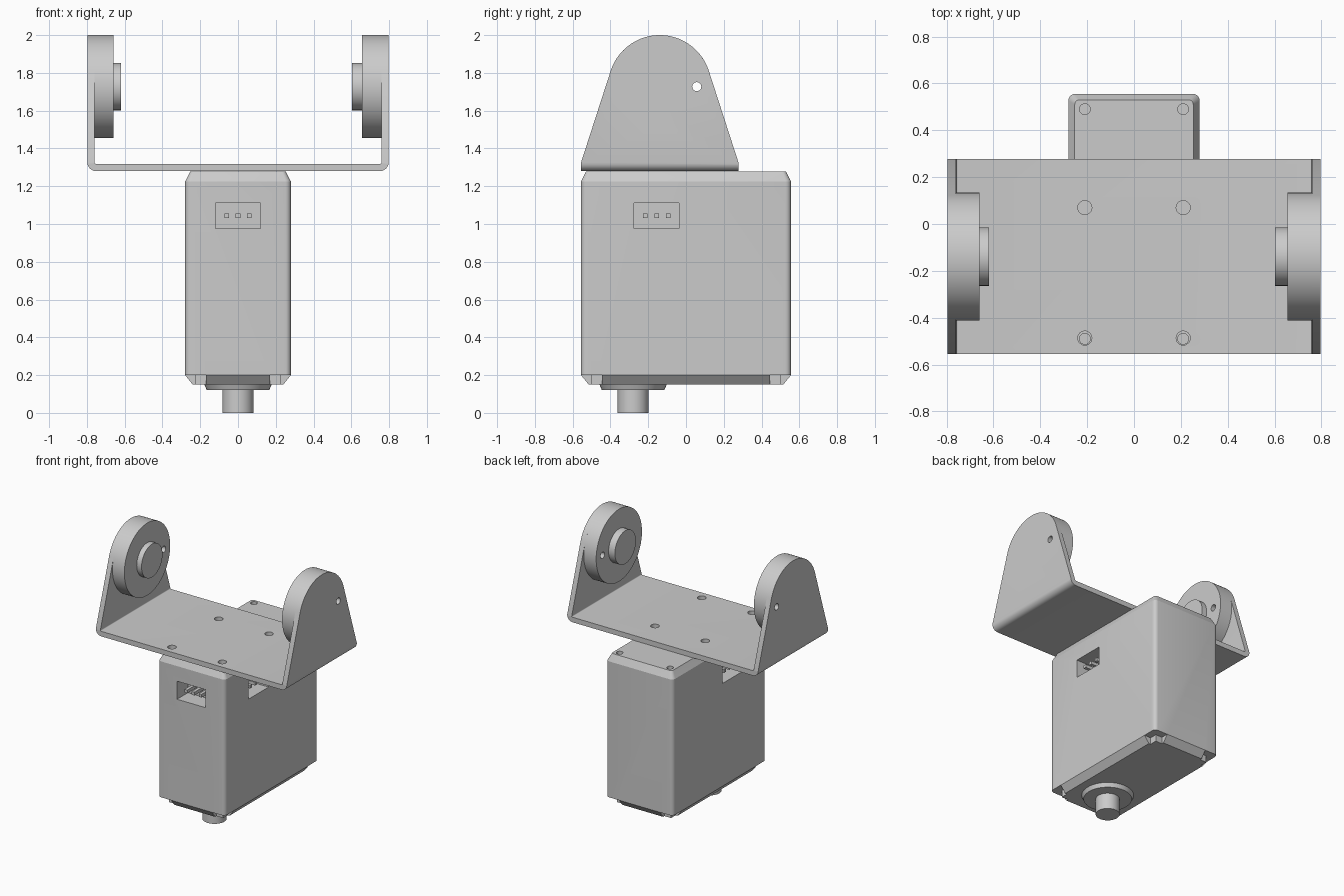
import bpy, bmesh, math
from mathutils import Matrix, Vector

cube = bpy.data.objects.get("Cube")
if cube:
    bpy.data.objects.remove(cube, do_unlink=True)

grey = bpy.data.materials.new("plain grey")
grey.use_nodes = True
GREY = (0.6, 0.6, 0.6, 1)
grey.diffuse_color = GREY
grey.node_tree.nodes["Principled BSDF"].inputs["Base Color"].default_value = GREY


def make(name, bm):
    bmesh.ops.recalc_face_normals(bm, faces=bm.faces)
    mesh = bpy.data.meshes.new(name)
    bm.to_mesh(mesh)
    bm.free()
    ob = bpy.data.objects.new(name, mesh)
    bpy.context.collection.objects.link(ob)
    mesh.materials.append(grey)
    return ob


def loft(name, rings):
    """Skin a stack of equal-length rings and cap both ends."""
    bm = bmesh.new()
    rows = [[bm.verts.new(p) for p in ring] for ring in rings]
    n = len(rows[0])
    for a, b in zip(rows, rows[1:]):
        for i in range(n):
            j = (i + 1) % n
            bm.faces.new((a[i], a[j], b[j], b[i]))
    bm.faces.new(rows[0])
    bm.faces.new(rows[-1])
    return make(name, bm)


def cyl(name, a, b, r, r2=None, seg=48):
    """Cylinder or cone from point a to point b."""
    a, b = Vector(a), Vector(b)
    d = b - a
    bm = bmesh.new()
    bmesh.ops.create_cone(bm, cap_ends=True, segments=seg, radius1=r,
                          radius2=r if r2 is None else r2, depth=d.length)
    turn = d.to_track_quat('Z', 'Y').to_matrix().to_4x4()
    bm.transform(Matrix.Translation((a + b) / 2) @ turn)
    return make(name, bm)


def box(name, center, size):
    bm = bmesh.new()
    bmesh.ops.create_cube(bm, size=1)
    bm.transform(Matrix.Translation(center) @ Matrix.Diagonal((*size, 1)))
    return make(name, bm)


def combine(ob, tools, operation='DIFFERENCE'):
    bpy.context.view_layer.objects.active = ob
    for tool in tools:
        tool.hide_render = True
        mod = ob.modifiers.new("combine", 'BOOLEAN')
        mod.operation, mod.solver, mod.object = operation, 'EXACT', tool
        bpy.ops.object.modifier_apply(modifier=mod.name)
        bpy.data.objects.remove(tool, do_unlink=True)


def arc(cx, cy, r, start, end, n):
    angles = [math.radians(start + (end - start) * i / n) for i in range(n + 1)]
    return [(cx + r * math.cos(t), cy + r * math.sin(t)) for t in angles]


def rounded_rect(hx, hy, r, z):
    pts = []
    for k, (sx, sy) in enumerate(((1, 1), (-1, 1), (-1, -1), (1, -1))):
        pts += arc(sx * (hx - r), sy * (hy - r), r, 90 * k, 90 * k + 90, 5)
    return [(x, y, z) for x, y in pts]


# Motor case with sloped top and bottom edges
case = loft("motor_case", [rounded_rect(0.24, 0.515, 0.025, 0.15),
                           rounded_rect(0.28, 0.556, 0.03, 0.2),
                           rounded_rect(0.28, 0.556, 0.03, 1.225),
                           rounded_rect(0.253, 0.53, 0.02, 1.277)])
cuts = []
for sx in (1, -1):
    for sy in (1, -1):
        x, y = sx * 0.225, sy * 0.5
        # Corner screw pocket, open towards the outside
        cuts.append(cyl("pocket", (x, y, 0.1), (x, y, 0.2), 0.055, seg=32))
        cuts.append(box("pocket_opening", (x + sx * 0.06, y, 0.15), (0.12, 0.11, 0.1)))
        cuts.append(box("pocket_opening", (x, y + sy * 0.06, 0.15), (0.11, 0.12, 0.1)))
        cuts.append(cyl("screw_hole", (x, y, 0.15), (x, y, 0.26), 0.02, seg=20))
        # Top screw recess
        cuts.append(cyl("top_hole", (sx * 0.21, sy * 0.49, 1.24),
                        (sx * 0.21, sy * 0.49, 1.3), 0.023, seg=24))
    for y in (-0.14, 0.22):
        cuts.append(cyl("base_hole", (sx * 0.185, y, 0.1), (sx * 0.185, y, 0.2), 0.016, seg=16))
cuts.append(cyl("base_hole", (0, 0.45, 0.1), (0, 0.45, 0.2), 0.016, seg=16))

# Three connector sockets: front and both sides
DEPTH = 0.13
sockets = [("front", Vector((0, -0.556, 1.043)), Vector((0, -1, 0)), Vector((1, 0, 0))),
           ("left", Vector((0.28, -0.155, 1.043)), Vector((1, 0, 0)), Vector((0, 1, 0))),
           ("right", Vector((-0.28, -0.155, 1.043)), Vector((-1, 0, 0)), Vector((0, 1, 0)))]


def extent(out, along, depth, width, height):
    return [abs(out[i]) * depth + abs(along[i]) * width for i in (0, 1)] + [height]


for label, c, out, along in sockets:
    cuts.append(box("socket", c, extent(out, along, 2 * DEPTH, 0.238, 0.136)))
combine(case, cuts)

# Connector pins
for label, c, out, along in sockets:
    for k in (-1, 0, 1):
        box(f"{label}_pin", c - out * 0.08 + along * 0.06 * k,
            extent(out, along, 0.12, 0.024, 0.024))

# Output shaft and its collar
SY = -0.28
cyl("shaft_collar", (0, SY, 0.12), (0, SY, 0.155), 0.165, 0.18)
shaft = cyl("output_shaft", (0, SY, 0), (0, SY, 0.14), 0.082)
combine(shaft, [cyl("shaft_bore", (0, SY, -0.1), (0, SY, 0.09), 0.036, seg=32)])

# U bracket: folded strip trimmed by the rounded arm outline
W, T, BOT = 0.797, 0.038, 1.28
R = 0.045
half = [(W, 2.05)] + arc(W - R, BOT + R, R, 0, -90, 6)
inner = [(W - T, 2.05)] + arc(W - R, BOT + R, R - T, 0, -90, 6)
mirror = lambda pts: [(-x, z) for x, z in reversed(pts)]
strip = half + mirror(half) + mirror(inner)[::-1] + inner[::-1]
bracket = loft("bracket", [[(x, y, z) for x, z in strip] for y in (-0.556, 0.278)])
CY, CZ, CR = -0.139, 1.727, 0.273
outline = [(-0.556, BOT - 0.05), (0.278, BOT - 0.05), (0.278, 1.325)]
outline += arc(CY, CZ, CR, 17, 163, 48) + [(-0.556, 1.325)]
combine(bracket, [loft("arm_outline", [[(x, y, z) for y, z in outline] for x in (-1, 1)])],
        'INTERSECT')

# Round bosses and hubs on the inside of each arm
bosses = []
for label, s, face, tip in (("left", 1, 0.656, 0.603), ("right", -1, 0.66, 0.62)):
    boss = cyl(f"{label}_boss", (s * face, CY, CZ), (s * (W - T + 0.004), CY, CZ), CR, seg=96)
    hub = cyl("hub", (s * tip, CY, CZ), (s * (face + 0.03), CY, CZ), 0.125, seg=64)
    combine(boss, [hub], 'UNION')
    bosses.append((boss, s))


def axle_cut(s, x0, x1, r):
    return cyl("axle_cut", (s * x0, CY, CZ), (s * x1, CY, CZ), r)


def arm_cuts(s):
    """Stepped axle hole and four screw holes through one arm."""
    tools = [axle_cut(s, 0.5, 0.9, 0.052), axle_cut(s, 0.5, 0.7, 0.078),
             axle_cut(s, 0.73, 0.9, 0.075 if s > 0 else 0.1)]
    for dy, dz in ((1, 0), (-1, 0), (0, 1), (0, -1)):
        y, z = CY + dy * 0.196, CZ + dz * 0.196
        tools.append(cyl("screw_cut", (s * 0.5, y, z), (s * 0.9, y, z), 0.024, seg=24))
    return tools


for boss, s in bosses:
    combine(boss, arm_cuts(s))
    combine(bracket, arm_cuts(s))

# Mounting holes in the bracket floor
combine(bracket, [cyl("mount_cut", (x, y, 1.2), (x, y, 1.4), 0.03, seg=24)
                  for x in (-0.21, 0.21) for y in (0.07, -0.487)])

# Smooth curved faces, keep edges sharp
bpy.ops.object.select_all(action='DESELECT')
for ob in bpy.context.scene.objects:
    if ob.type == 'MESH' and grey.name in ob.data.materials:
        ob.select_set(True)
        bpy.context.view_layer.objects.active = ob
bpy.ops.object.shade_smooth_by_angle(angle=math.radians(25))
